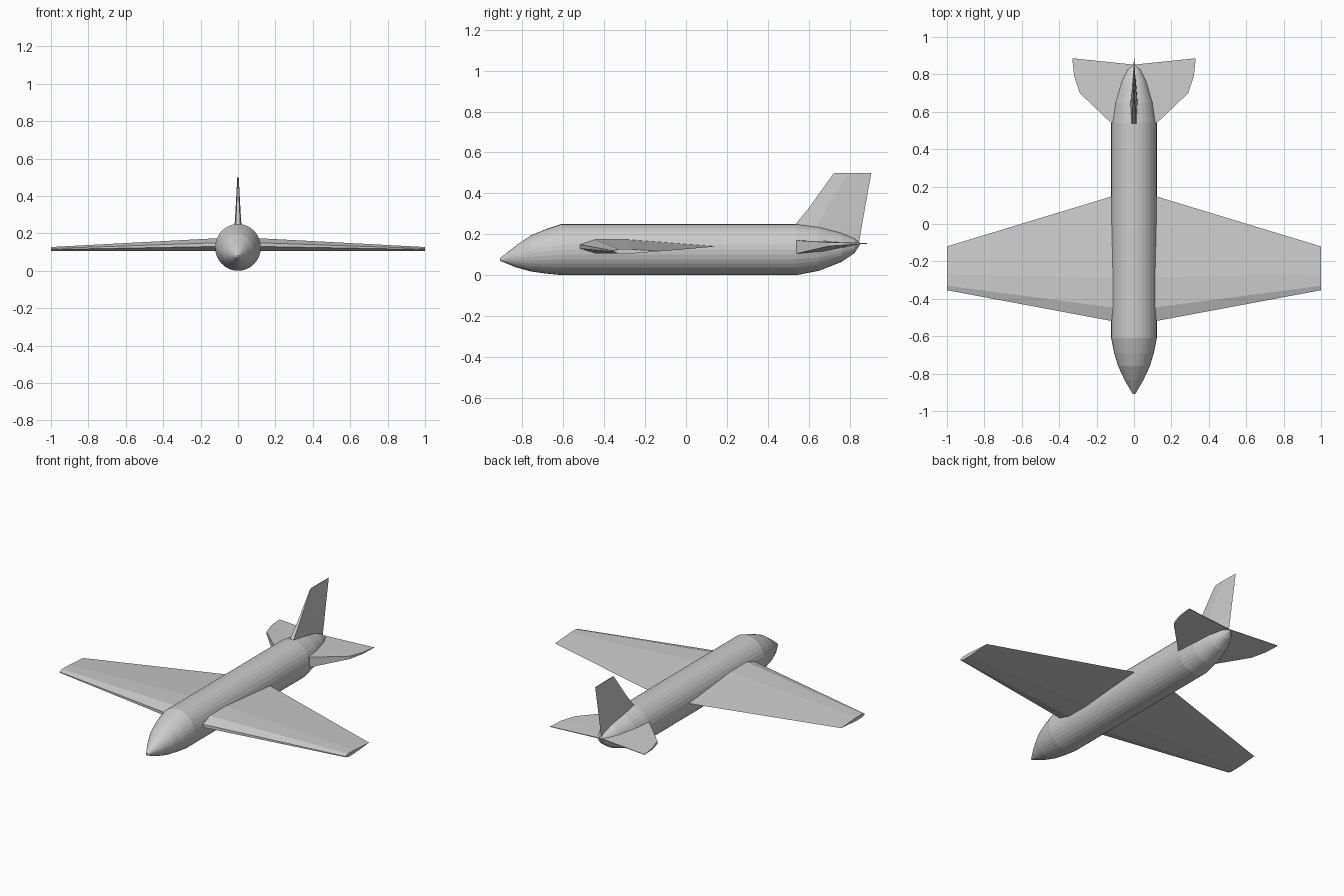
import bpy, bmesh
from math import cos, sin, pi


def loft(name, rings, mirror=False):
    """Skin equal-length point rings, cap the ends, optionally mirror in x."""
    bm = bmesh.new()
    loops = [[bm.verts.new(p) for p in r] for r in rings]
    n = len(loops[0])
    for a, b in zip(loops, loops[1:]):
        for i in range(n):
            j = (i + 1) % n
            bm.faces.new((a[i], a[j], b[j], b[i]))
    bm.faces.new(loops[0])
    bm.faces.new(loops[-1])
    bmesh.ops.recalc_face_normals(bm, faces=bm.faces)
    me = bpy.data.meshes.new(name)
    bm.to_mesh(me)
    bm.free()
    ob = bpy.data.objects.new(name, me)
    bpy.context.collection.objects.link(ob)
    if mirror:
        m = ob.modifiers.new("mirror", "MIRROR")
        m.use_mirror_merge = False
    return ob


# Fuselage: (y, half width, bottom z, top z), nose to tail
stations = [(-0.91, 0.006, 0.07, 0.083), (-0.835, 0.05, 0.039, 0.142),
            (-0.76, 0.085, 0.018, 0.194), (-0.69, 0.106, 0.008, 0.223),
            (-0.61, 0.122, 0.0, 0.25), (0.54, 0.122, 0.0, 0.25),
            (0.65, 0.105, 0.021, 0.236), (0.76, 0.071, 0.064, 0.207),
            (0.825, 0.038, 0.108, 0.178), (0.852, 0.004, 0.15, 0.158)]
SIDES = 32
loft("fuselage", [[(w * cos(2 * pi * i / SIDES), y,
                    (lo + hi) / 2 + (hi - lo) / 2 * sin(2 * pi * i / SIDES))
                   for i in range(SIDES)] for y, w, lo, hi in stations])

# Main wings: root and tip aerofoil sections (y, z)
root = [(-0.521, 0.13), (-0.521, 0.15), (-0.447, 0.174), (-0.285, 0.174),
        (0.152, 0.14), (-0.275, 0.105), (-0.44, 0.105)]
tip = [(-0.354, 0.114), (-0.354, 0.119), (-0.33, 0.127), (-0.27, 0.127),
       (-0.12, 0.117), (-0.27, 0.105), (-0.33, 0.105)]
loft("main_wings", [[(x, y, z) for y, z in s]
                    for x, s in ((0.105, root), (1.0, tip))], True)

# Tailplanes: (inner x, y, low z, high z), (outer x, y, low z, high z)
tail = [((0.08, 0.54, 0.105, 0.17), (0.122, 0.54, 0.105, 0.17)),
        ((0.08, 0.66, 0.112, 0.167), (0.29, 0.70, 0.142, 0.16)),
        ((0.04, 0.77, 0.134, 0.162), (0.32, 0.79, 0.148, 0.158)),
        ((0.0, 0.852, 0.152, 0.157), (0.33, 0.886, 0.153, 0.156))]
loft("tailplanes", [[(a[0], a[1], a[3]), (b[0], b[1], b[3]),
                     (b[0], b[1], b[2]), (a[0], a[1], a[2])]
                    for a, b in tail], True)

# Tail fin: (z, leading y, thickest y, trailing y, front half width, max half width)
fin = [(0.157, 0.54, 0.64, 0.846, 0.014, 0.023),
       (0.25, 0.537, 0.65, 0.862, 0.012, 0.018),
       (0.33, 0.602, 0.69, 0.876, 0.008, 0.013),
       (0.497, 0.722, 0.79, 0.906, 0.002, 0.004),
       (0.5, 0.735, 0.79, 0.907, 0.002, 0.003)]
loft("tail_fin", [[(-f, y0, z), (f, y0, z), (w, y1, z), (0, y2, z), (-w, y1, z)]
                  for z, y0, y1, y2, f, w in fin])
